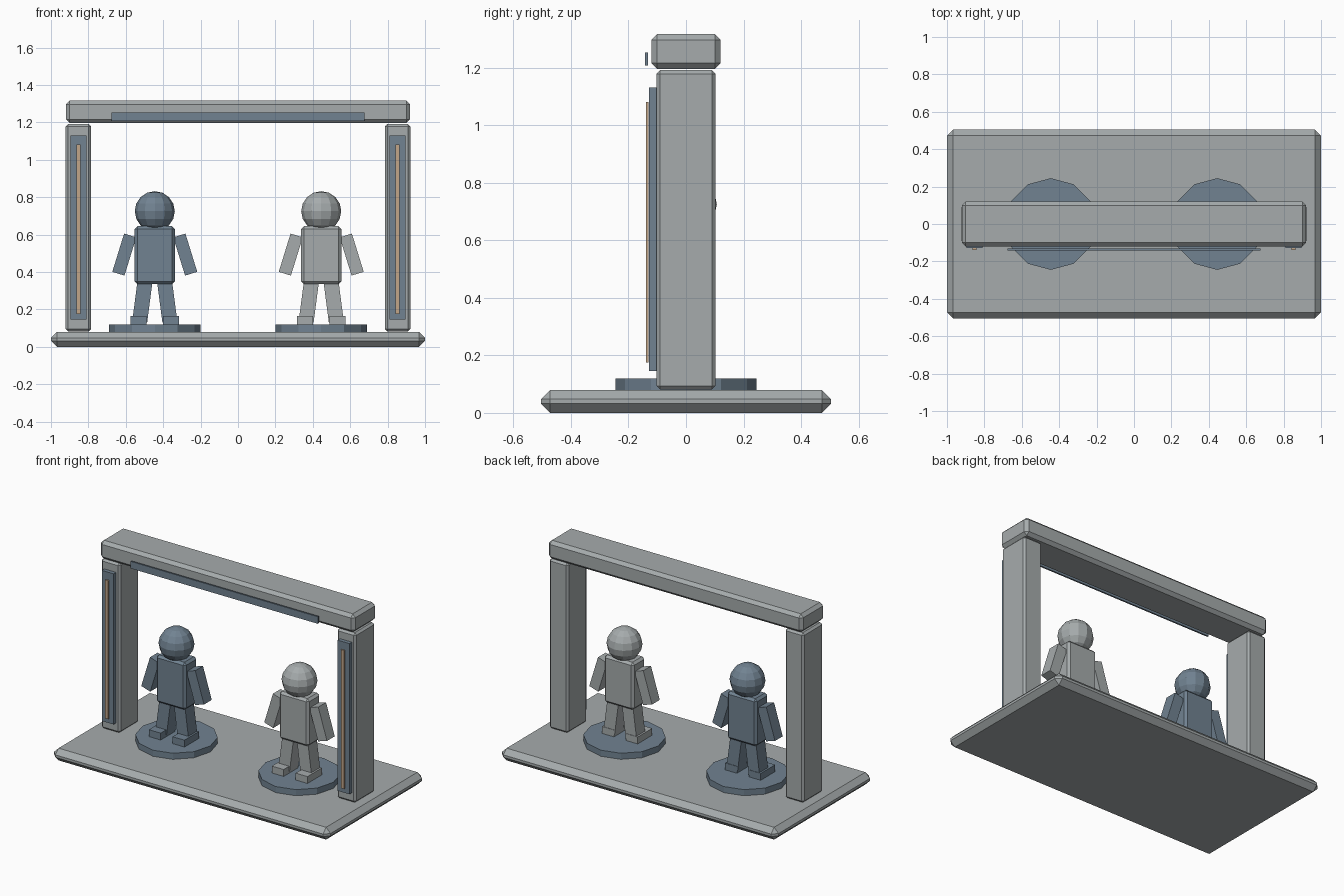
import bpy
from math import pi

cube = bpy.data.objects.get("Cube")
if cube:
    bpy.data.objects.remove(cube, do_unlink=True)


def material(name, rgb):
    m = bpy.data.materials.new(name)
    m.use_nodes = True
    m.diffuse_color = (*rgb, 1)
    m.node_tree.nodes["Principled BSDF"].inputs["Base Color"].default_value = (*rgb, 1)
    return m


STONE = material("pale_stone", (0.38, 0.41, 0.415))
SLATE = material("slate_blue", (0.165, 0.225, 0.285))
TAN = material("warm_tan", (0.54, 0.38, 0.25))


def finish(name, mat):
    ob = bpy.context.object
    ob.name = name
    ob.data.materials.append(mat)
    return ob


def box(name, mat, center, size, bevel=0, tilt=0):
    bpy.ops.mesh.primitive_cube_add(size=1, location=center, rotation=(0, tilt, 0))
    ob = finish(name, mat)
    ob.scale = size
    bpy.context.view_layer.update()
    bpy.ops.object.transform_apply(location=False, rotation=False, scale=True)
    if bevel:
        mod = ob.modifiers.new("chamfer", "BEVEL")
        mod.width = bevel
        mod.segments = 1
    return ob


def figure(prefix, x, mat):
    # Round stand
    bpy.ops.mesh.primitive_cylinder_add(vertices=12, radius=0.245, depth=0.04,
                                        location=(x, 0, 0.1))
    finish(prefix + "_stand", SLATE)
    # Head and body
    bpy.ops.mesh.primitive_uv_sphere_add(segments=12, ring_count=8, radius=0.107,
                                         location=(x, 0, 0.725))
    finish(prefix + "_head", mat)
    box(prefix + "_torso", mat, (x, 0, 0.49), (0.215, 0.13, 0.31), 0.015)
    # Limbs on both sides
    for side, s in (("right", -1), ("left", 1)):
        name = f"{prefix}_{side}_"
        box(name + "arm", mat, (x + s * 0.163, 0, 0.493), (0.068, 0.08, 0.214), tilt=-s * 0.3)
        box(name + "leg", mat, (x + s * 0.066, 0, 0.245), (0.08, 0.09, 0.22), tilt=-s * 0.13)
        box(name + "foot", mat, (x + s * 0.086, -0.027, 0.142), (0.086, 0.15, 0.046))


# Base slab and gateway beam
box("base", STONE, (0, 0, 0.04), (2, 1.008, 0.08), 0.032)
box("top_beam", STONE, (0, 0, 1.256), (1.84, 0.24, 0.12), 0.02)
box("beam_panel", SLATE, (0, -0.137, 1.23), (1.354, 0.01, 0.046))

# Posts with front panels and light strips
for side, s in (("right", -1), ("left", 1)):
    x = s * 0.853
    box(side + "_post", STONE, (x, 0, 0.636), (0.136, 0.205, 1.11), 0.013)
    box(side + "_post_panel", SLATE, (x, -0.115, 0.638), (0.086, 0.026, 0.985))
    box(side + "_post_strip", TAN, (x, -0.134, 0.628), (0.022, 0.009, 0.905))

# Two standing figures
figure("right_figure", -0.445, SLATE)
figure("left_figure", 0.445, STONE)
